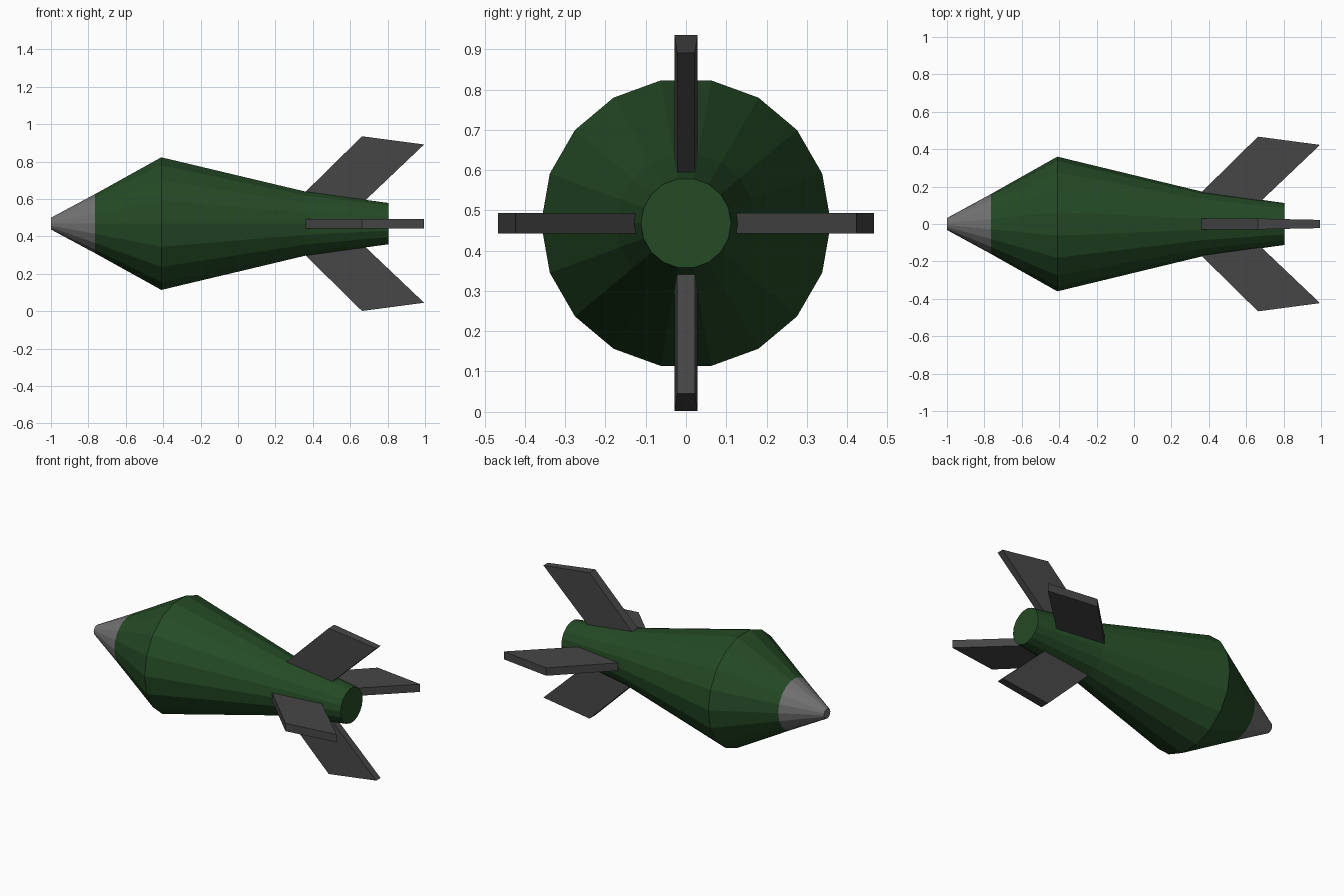
import bpy, bmesh, math
from mathutils import Matrix, Vector

if "Cube" in bpy.data.objects:
    bpy.data.objects.remove(bpy.data.objects["Cube"])

CZ = 0.468   # height of the long axis
SIDES = 18


def material(name, rgb):
    m = bpy.data.materials.new(name)
    m.diffuse_color = (*rgb, 1)
    m.use_nodes = True
    m.node_tree.nodes["Principled BSDF"].inputs["Base Color"].default_value = m.diffuse_color
    return m


GREEN = material("dark green", (0.018, 0.07, 0.019))
NOSE = material("mid grey", (0.17, 0.17, 0.17))
FIN = material("dark grey", (0.062, 0.062, 0.064))


def finish(name, bm, mat):
    bmesh.ops.recalc_face_normals(bm, faces=bm.faces[:])
    me = bpy.data.meshes.new(name)
    bm.to_mesh(me)
    bm.free()
    me.materials.append(mat)
    ob = bpy.data.objects.new(name, me)
    bpy.context.collection.objects.link(ob)
    return ob


def lathe(name, profile, mat, cap_start, cap_end):
    """Faceted body of revolution about the x axis from (x, radius) pairs."""
    bm = bmesh.new()
    rings = []
    for x, r in profile:
        rings.append([bm.verts.new((x, r * math.cos(2 * math.pi * i / SIDES),
                                    CZ + r * math.sin(2 * math.pi * i / SIDES)))
                      for i in range(SIDES)])
    for a, b in zip(rings, rings[1:]):
        for i in range(SIDES):
            j = (i + 1) % SIDES
            bm.faces.new((a[i], a[j], b[j], b[i]))
    if cap_start:
        bm.faces.new(rings[0])
    if cap_end:
        bm.faces.new(rings[-1])
    return finish(name, bm, mat)


# Nose cone and main body
lathe("nose_cone", [(-1.0, 0.032), (-0.765, 0.16)], NOSE, True, False)
lathe("body", [(-0.765, 0.16), (-0.41, 0.36), (0.36, 0.174), (0.805, 0.112)], GREEN, False, True)


# Swept tail fins: root front, tip front, tip back, root back (x, distance from axis)
OUTLINE = [(0.30, 0.11), (0.663, 0.467), (0.995, 0.423), (0.655, 0.10)]


def fin(name, angle, front, back):
    bm = bmesh.new()
    rot = Matrix.Rotation(angle, 3, 'X')
    half = [front, front, back, back]
    sides = []
    for s in (-1, 1):
        sides.append([bm.verts.new(rot @ Vector((x, s * h, d)) + Vector((0, 0, CZ)))
                      for (x, d), h in zip(OUTLINE, half)])
    for f in sides:
        bm.faces.new(f)
    a, b = sides
    for i in range(4):
        j = (i + 1) % 4
        bm.faces.new((a[i], a[j], b[j], b[i]))
    finish(name, bm, FIN)


# Upright fins taper towards the back, level fins keep their thickness
for name, deg, front, back in (("top_fin", 0, 0.029, 0.022), ("bottom_fin", 180, 0.029, 0.022),
                               ("left_fin", 90, 0.025, 0.025), ("right_fin", -90, 0.025, 0.025)):
    fin(name, math.radians(deg), front, back)
